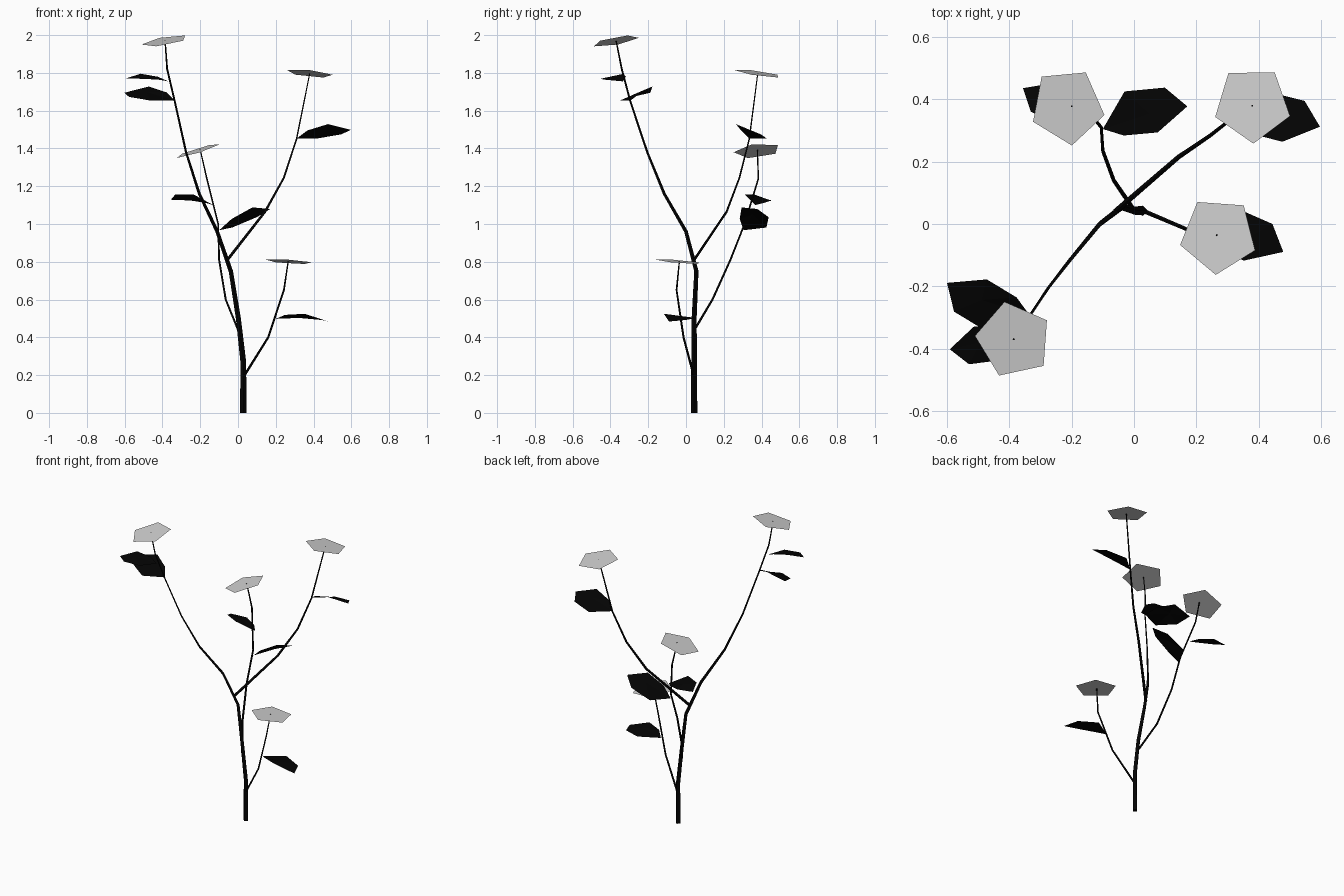
import bpy, math
from mathutils import Vector

cube = bpy.data.objects.get("Cube")
if cube:
    bpy.data.objects.remove(cube)


def material(name, value):
    mat = bpy.data.materials.new(name)
    mat.use_nodes = True
    color = (value, value, value, 1)
    mat.diffuse_color = color
    mat.node_tree.nodes["Principled BSDF"].inputs["Base Color"].default_value = color
    return mat


DARK = material("near black", 0.001)
PALE = material("pale grey", 0.62)


def mesh_object(name, points, faces, mat):
    mesh = bpy.data.meshes.new(name)
    mesh.from_pydata(points, [], faces)
    mesh.materials.append(mat)
    obj = bpy.data.objects.new(name, mesh)
    bpy.context.collection.objects.link(obj)


def stem(name, points, start, end):
    """Four-sided tapering tube along a bent path."""
    curve = bpy.data.curves.new(name, "CURVE")
    curve.dimensions = "3D"
    curve.bevel_depth = 1
    curve.bevel_resolution = 0
    curve.use_fill_caps = True
    spline = curve.splines.new("POLY")
    spline.points.add(len(points) - 1)
    for i, (p, q) in enumerate(zip(spline.points, points)):
        p.co = (*q, 1)
        t = min(1, 1.4 * i / (len(points) - 1))
        p.radius = start + (end - start) * t
    # Narrow the very tip where it meets the flower
    spline.points[-1].radius = 0.0035
    curve.materials.append(DARK)
    obj = bpy.data.objects.new(name, curve)
    bpy.context.collection.objects.link(obj)
    bpy.ops.object.select_all(action="DESELECT")
    obj.select_set(True)
    bpy.context.view_layer.objects.active = obj
    bpy.ops.object.convert(target="MESH")
    for poly in obj.data.polygons:
        poly.use_smooth = False


def flower(name, center, slope_x, slope_y, phase):
    """Flat tilted pentagon."""
    normal = Vector((-slope_x, -slope_y, 1)).normalized()
    turn = Vector((0, 0, 1)).rotation_difference(normal)
    points = []
    for i in range(5):
        a = math.radians(phase + 72 * i)
        points.append(Vector(center) + turn @ Vector((math.cos(a), math.sin(a), 0)) * 0.127)
    mesh_object(name, points, [range(5)], PALE)


# Shared lopsided leaf outline: middle, base, left side, tip, right side
LEAF = [(.16, .01), (0, 0), (.1, .1), (.23, .078), (.285, 0), (.17, -.057), (.06, -.038)]


def leaf(name, base, yaw, pitch, roll, scale=1):
    """Leaf that rises along its length, then droops at the tip."""
    c, s = math.cos(math.radians(yaw)), math.sin(math.radians(yaw))
    points = []
    for u, v in LEAF:
        h = pitch * u + roll * v - 1.33 * u * u
        points.append(Vector(base) + scale * Vector((c * u - s * v, s * u + c * v, h)))
    fan = [(0, i % 6 + 1, i) for i in range(1, 7)]
    mesh_object(name, points, fan, DARK)


# Stems
stem("main_stem", [(.028, .043, 0), (.028, .043, .27), (.002, .043, .5), (-.038, .055, .75),
                   (-.11, 0, .96), (-.205, -.115, 1.16), (-.275, -.205, 1.38),
                   (-.335, -.295, 1.65), (-.375, -.34, 1.82), (-.386, -.37, 1.97)], .017, .005)
stem("left_branch", [(-.06, .04, .805), (.143, .215, 1.065), (.243, .283, 1.245),
                     (.31, .335, 1.45), (.38, .38, 1.798)], .009, .005)
stem("back_branch", [(0, .045, .44), (-.065, .14, .6), (-.1, .235, .81), (-.105, .31, 1),
                     (-.165, .383, 1.24), (-.2, .378, 1.394)], .007, .005)
stem("low_branch", [(.035, .04, .2), (.16, -.013, .4), (.243, -.05, .65),
                    (.266, -.035, .804)], .007, .005)

# Flowers
flower("top_flower", (-.386, -.372, 1.969), .17, .177, 31)
flower("left_flower", (.38, .384, 1.797), -.1, -.14, -17)
flower("back_flower", (-.214, .378, 1.388), .31, .1, -12)
flower("low_flower", (.271, -.037, .801), -.06, -.08, -22)

# Leaves
leaf("top_leaf_upper", (-.368, -.334, 1.755), 197, .45, -.2, .82)
leaf("top_leaf_lower", (-.335, -.293, 1.655), 158.6, .52, -.4)
leaf("left_leaf", (.31, .335, 1.452), 355.5, .54, -.4, 1.01)
leaf("back_leaf_upper", (-.13, .367, 1.1), 163, .5, .3, .83)
leaf("back_leaf_lower", (-.1, .305, .967), 15, .78, -.5, .985)
leaf("low_leaf", (.2, -.02, .498), 346, .33, -.15, 1.01)
